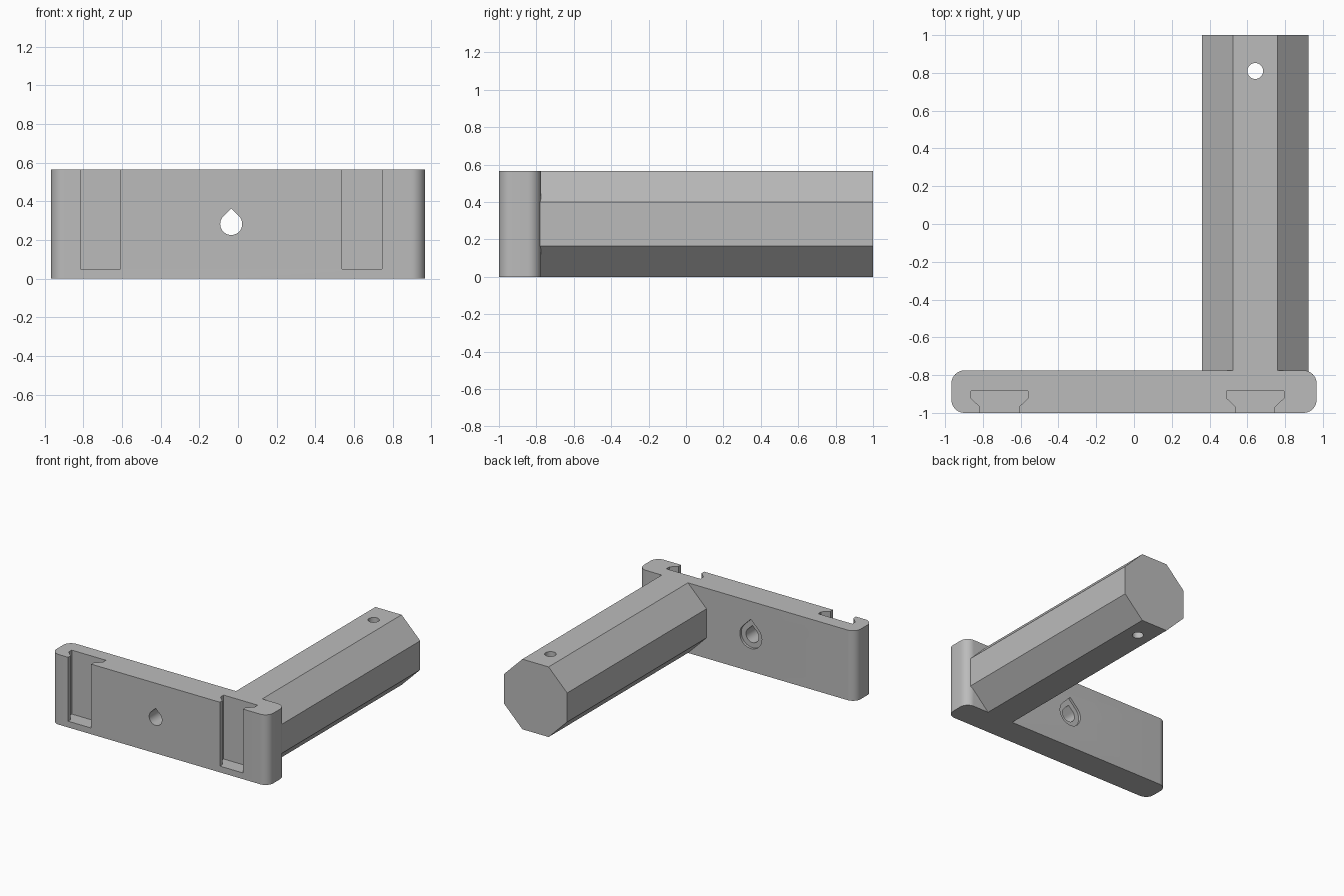
import bpy, bmesh
from math import cos, sin, pi, radians, sqrt, tan
from mathutils import Vector

if "Cube" in bpy.data.objects:
    bpy.data.objects.remove(bpy.data.objects["Cube"])

HEIGHT = 0.565
MID = HEIGHT / 2
FRONT, BACK = -1.0, -0.775
HALF_W = 0.967
BAR_X = 0.642

grey = bpy.data.materials.new("plain grey")
grey.use_nodes = True
grey.diffuse_color = (0.5, 0.5, 0.5, 1)
grey.node_tree.nodes["Principled BSDF"].inputs["Base Color"].default_value = (0.5, 0.5, 0.5, 1)


def prism(name, points, axis, start, end):
    """Extrude a 2D outline: (x, y) along z, or (x, z) along y."""
    bm = bmesh.new()
    place = (lambda a, b: (a, b, start)) if axis == "z" else (lambda a, b: (a, start, b))
    face = bm.faces.new([bm.verts.new(place(*p)) for p in points])
    out = bmesh.ops.extrude_face_region(bm, geom=[face])
    verts = [v for v in out["geom"] if isinstance(v, bmesh.types.BMVert)]
    step = Vector((0, 0, end - start)) if axis == "z" else Vector((0, end - start, 0))
    bmesh.ops.translate(bm, verts=verts, vec=step)
    bmesh.ops.recalc_face_normals(bm, faces=bm.faces)
    mesh = bpy.data.meshes.new(name)
    bm.to_mesh(mesh)
    bm.free()
    mesh.materials.append(grey)
    obj = bpy.data.objects.new(name, mesh)
    bpy.context.collection.objects.link(obj)
    return obj


def combine(target, tool, operation):
    """Apply a boolean and discard the tool object."""
    mod = target.modifiers.new(operation, "BOOLEAN")
    mod.operation = operation
    mod.solver = "EXACT"
    mod.object = tool
    bpy.context.view_layer.objects.active = target
    bpy.ops.object.modifier_apply(modifier=mod.name)
    bpy.data.objects.remove(tool)


def arc(cx, cy, r, a0, a1, n):
    angles = [radians(a0 + (a1 - a0) * i / n) for i in range(n + 1)]
    return [(cx + r * cos(a), cy + r * sin(a)) for a in angles]


def teardrop(cx, cz, r):
    return arc(cx, cz, r, 45, -225, 36) + [(cx, cz + r * sqrt(2))]


# Mounting plate with rounded upright corners
R = 0.07
outline = []
for i, (sx, sy) in enumerate([(1, 1), (-1, 1), (-1, -1), (1, -1)]):
    cx = sx * (HALF_W - R)
    cy = BACK - R if sy > 0 else FRONT + R
    outline += arc(cx, cy, R, i * 90, i * 90 + 90, 10)
bracket = prism("bracket", outline, "z", 0, HEIGHT)

# Octagonal bar reaching backwards
flat = MID * tan(pi / 8)
octagon = [(BAR_X + MID / cos(pi / 8) * cos(pi / 8 + k * pi / 4),
            MID + MID / cos(pi / 8) * sin(pi / 8 + k * pi / 4)) for k in range(8)]
combine(bracket, prism("bar", octagon, "y", BACK - 0.04, 1.0), "UNION")

# Dovetail slots in the front, open at the top
half_slot = [(0.103, FRONT - 0.05), (0.103, -0.968), (0.152, -0.922), (0.152, -0.883)]
for x in (-0.712, BAR_X):
    right = [(x + a, y) for a, y in half_slot]
    left = [(x - a, y) for a, y in reversed(half_slot)]
    combine(bracket, prism("slot_cutter", right + left, "z", 0.05, HEIGHT + 0.1), "DIFFERENCE")

# Teardrop screw hole with a shallow recess at the back
HOLE_X = -0.035
combine(bracket, prism("hole_cutter", teardrop(HOLE_X, MID, 0.057), "y", FRONT - 0.1, BACK + 0.1), "DIFFERENCE")
combine(bracket, prism("recess_cutter", teardrop(HOLE_X, MID, 0.098), "y", BACK - 0.02, BACK + 0.1), "DIFFERENCE")

# Round hole through the end of the bar
circle = arc(BAR_X, 0.81, 0.042, 0, 360, 36)[:-1]
combine(bracket, prism("pin_cutter", circle, "z", -0.1, HEIGHT + 0.1), "DIFFERENCE")

# Smooth the rounded parts, keep flat edges sharp
bpy.ops.object.select_all(action="DESELECT")
bracket.select_set(True)
bpy.context.view_layer.objects.active = bracket
bpy.ops.object.shade_smooth_by_angle(angle=radians(25))
